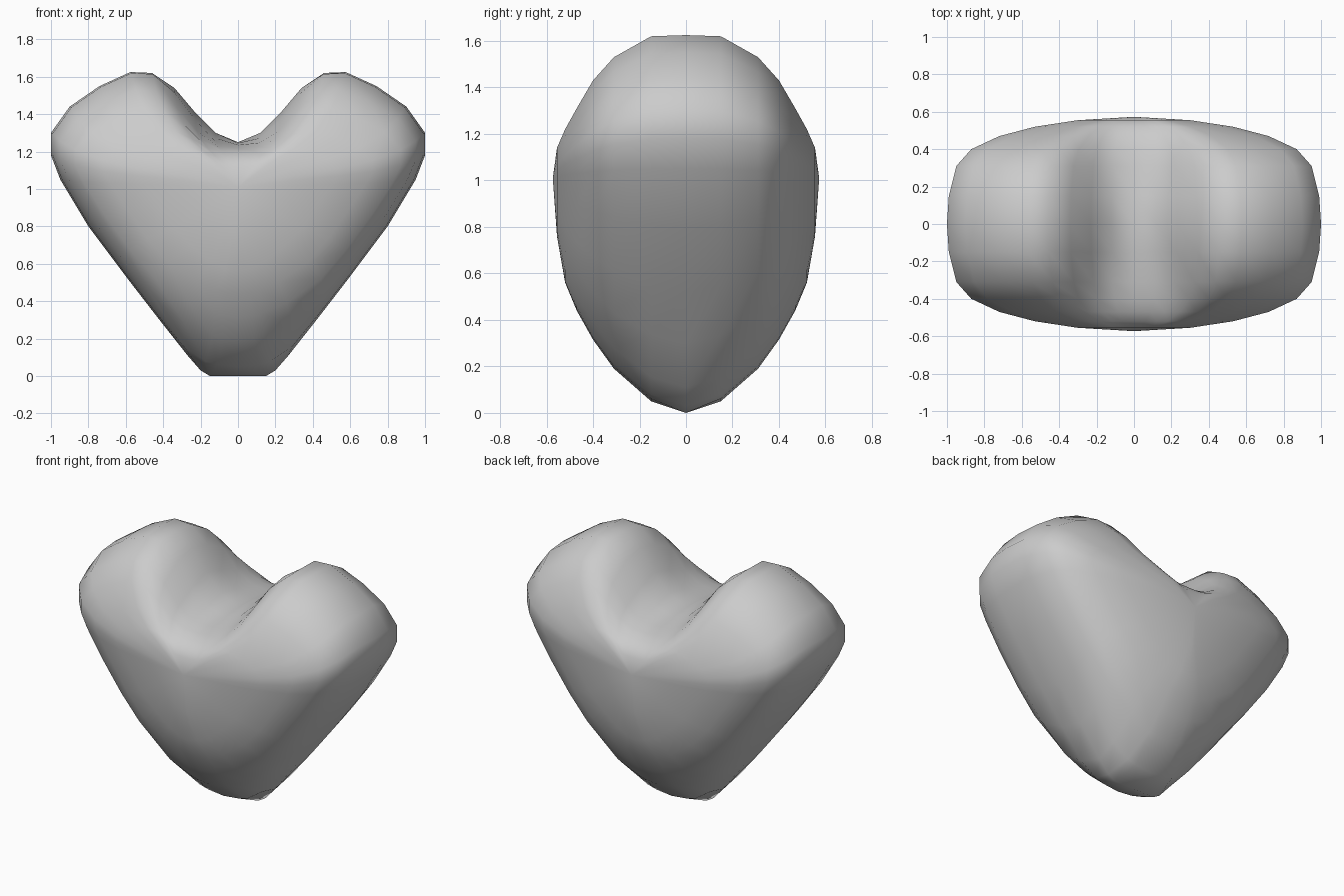
import bpy, bmesh

if "Cube" in bpy.data.objects:
    bpy.data.objects.remove(bpy.data.objects["Cube"])

# Right half of the heart outline (x, z), from bottom tip to top cleft
HALF = [(0, 0), (.15, 0), (.20, .03), (.27, .11), (.42, .30), (.59, .52),
        (.80, .80), (.95, 1.05), (1, 1.18), (1, 1.30), (.90, 1.44),
        (.74, 1.55), (.575, 1.625), (.46, 1.62), (.34, 1.54), (.23, 1.41),
        (.12, 1.30), (0, 1.25)]
LOBE = 12          # index of the lobe top
C, TOP, CLEFT = 1.01, 1.625, 1.25

# Depth layers: y, width scale, bottom z, lobe top z, cleft z
LAYERS = [(0, 1, 0, 1.625, 1.25), (.15, .99, .05, 1.62, 1.245),
          (.31, .95, .19, 1.53, 1.235), (.40, .87, .315, 1.43, 1.22),
          (.47, .72, .44, 1.31, 1.20), (.52, .53, .56, 1.22, 1.165),
          (.555, .30, .76, 1.14, 1.12), (.573, 0, C, C, C)]


def lerp(table, v):
    """Piecewise linear lookup in sorted (key, value) pairs."""
    for (a, p), (b, q) in zip(table, table[1:]):
        if v <= b:
            return p + (q - p) * max(0, v - a) / max(b - a, 1e-6)
    return table[-1][1]


WIDTH = [(z, x) for x, z in HALF[1:10]]
DEPTH = [(l[2], l[0]) for l in LAYERS]
# Rounded-box falloff of the body sections, with a rounded nose
ROUND = [(l[0] / .573, l[1]) for l in LAYERS[:-1]]
ROUND += [(.985, .21), (.992, .15), (.998, .075), (1, 0)]


def layer_half(y, sx, bottom, top, cleft):
    pts = []
    for i, (x, z) in enumerate(HALF):
        if z < C:            # tapering body: boxy horizontal sections
            z0 = .012 if i == 1 and y else z
            z2 = bottom + z0 * (C - bottom) / C
            x2 = lerp(WIDTH, z2) * lerp(ROUND, y / lerp(DEPTH, z2)) if y else x
            x2 = 0 if i == 0 else x2
        elif i <= LOBE:      # outer side of the lobe
            x2, z2 = x * sx, C + (z - C) * (top - C) / (TOP - C)
        else:                # inner side, cleft widening towards front and back
            t = ((z - CLEFT) / (TOP - CLEFT)) ** (1 + 2 * y)
            x2, z2 = x * sx, cleft + t * (top - cleft)
        pts.append((x2, z2))
    return pts


bm = bmesh.new()
rings = []
BODY = LAYERS[:-1]
for layer, s in [(l, -1) for l in BODY[:0:-1]] + [(l, 1) for l in BODY]:
    half = layer_half(*layer)
    loop = half + [(-x, z) for x, z in half[-2:0:-1]]
    rings.append([bm.verts.new((x, s * layer[0], z)) for x, z in loop])

# Skin between neighbouring layers
n = len(rings[0])
for a, b in zip(rings, rings[1:]):
    for i in range(n):
        j = (i + 1) % n
        bm.faces.new((a[i], a[j], b[j], b[i]))

# Bulging front and back centres
for ring, y in ((rings[0], -.573), (rings[-1], .573)):
    pole = bm.verts.new((0, y, C))
    for i in range(n):
        bm.faces.new((ring[i], ring[(i + 1) % n], pole))

bmesh.ops.recalc_face_normals(bm, faces=bm.faces)
for f in bm.faces:
    f.smooth = True
mesh = bpy.data.meshes.new("heart")
bm.to_mesh(mesh)
bm.free()
heart = bpy.data.objects.new("heart", mesh)
bpy.context.collection.objects.link(heart)
